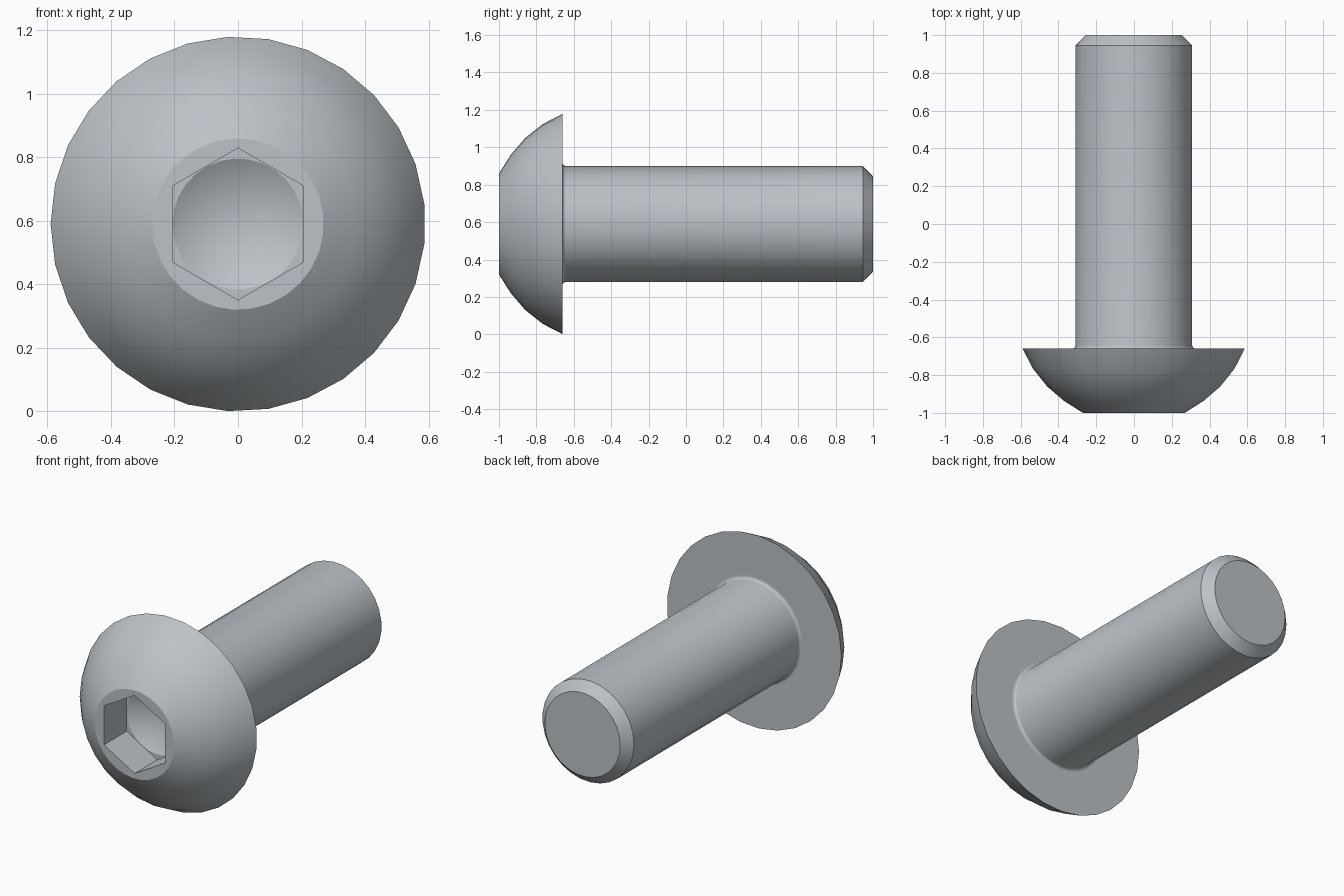
import bpy, bmesh, math
from mathutils import Vector

if "Cube" in bpy.data.objects:
    bpy.data.objects.remove(bpy.data.objects["Cube"])

SIDES = 29
AXIS_Z = 0.59

bm = bmesh.new()


def ring(radius, y, sides=SIDES, start=math.pi):
    """Closed loop of vertices around the screw axis."""
    step = 2 * math.pi / sides
    return [bm.verts.new((radius * math.cos(start + i * step), y,
                          AXIS_Z + radius * math.sin(start + i * step)))
            for i in range(sides)]


def bridge(a, b):
    n = len(a)
    for i in range(n):
        bm.faces.new((a[i], a[(i + 1) % n], b[(i + 1) % n], b[i]))


def loop_edges(loop):
    n = len(loop)
    return [bm.edges.get((loop[i], loop[(i + 1) % n])) or
            bm.edges.new((loop[i], loop[(i + 1) % n])) for i in range(n)]


def fill_between(outer, inner):
    """Flat face region with a hole."""
    bmesh.ops.triangle_fill(bm, use_beauty=True, normal=Vector((0, -1, 0)),
                            edges=loop_edges(outer) + loop_edges(inner))


# Outer profile (radius, y): domed head, underside, fillet, shank, chamfer
profile = [(0.27, -1.0), (0.37, -0.937), (0.46, -0.86), (0.535, -0.766),
           (0.59, -0.66), (0.335, -0.66)]
for i in range(5):
    a = math.radians(22.5 * i)
    profile.append((0.327 - 0.017 * math.sin(a), -0.643 - 0.017 * math.cos(a)))
profile += [(0.31, 0.945), (0.255, 1.0)]
rings = [ring(r, y) for r, y in profile]
for a, b in zip(rings, rings[1:]):
    bridge(a, b)
bm.faces.new(rings[-1])

# Hexagonal socket with a conical drilled bottom
hex_rim = ring(0.239, -1.0, 6, math.pi / 2)
hex_floor = ring(0.239, -0.78, 6, math.pi / 2)
drill_rim = ring(0.206, -0.78)
bridge(hex_rim, hex_floor)
fill_between(rings[0], hex_rim)
fill_between(hex_floor, drill_rim)
tip = bm.verts.new((0, -0.66, AXIS_Z))
for i in range(SIDES):
    bm.faces.new((drill_rim[i], drill_rim[(i + 1) % SIDES], tip))

bmesh.ops.recalc_face_normals(bm, faces=bm.faces)
mesh = bpy.data.meshes.new("button_head_screw")
bm.to_mesh(mesh)
bm.free()

steel = bpy.data.materials.new("steel_grey")
steel.diffuse_color = (0.50, 0.54, 0.57, 1)
steel.use_nodes = True
steel.node_tree.nodes["Principled BSDF"].inputs["Base Color"].default_value = steel.diffuse_color
mesh.materials.append(steel)

screw = bpy.data.objects.new("button_head_screw", mesh)
bpy.context.collection.objects.link(screw)
bpy.context.view_layer.objects.active = screw
screw.select_set(True)
bpy.ops.object.shade_smooth_by_angle(angle=math.radians(28))
